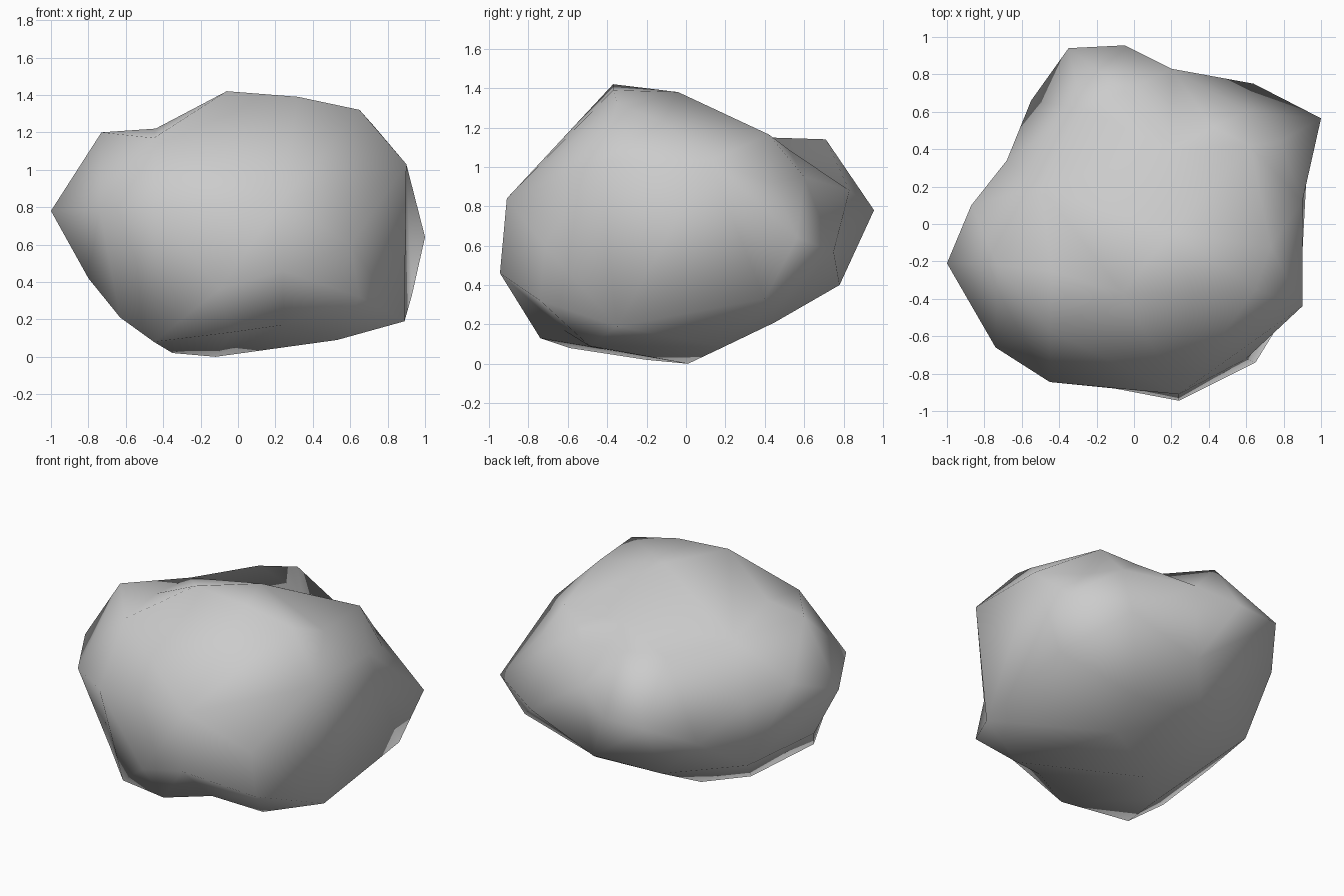
import bpy, bmesh
from mathutils import Vector

# Corner points of the boulder, grouped by region
crown = [(-.06, -.37, 1.42), (.32, -.37, 1.39), (.2, -.04, 1.38), (.65, -.35, 1.32),
         (.73, -.12, 1.23), (.62, .42, 1.165), (-.05, .71, 1.14), (-.73, -.22, 1.2),
         (-.45, -.57, 1.17), (-.5, .2, 1.14), (-.44, -.25, 1.22), (.2, .4, 1.15),
         (.42, .52, 1.09), (-.28, .62, 1.12)]
front = [(-.74, -.66, .79), (-.45, -.845, .8), (.24, -.91, .84), (.24, -.945, .46),
         (-.1, -.88, .36), (.65, -.74, .32), (.6, -.72, .6)]
right = [(.9, -.44, 1.03), (1, .565, .64), (.93, .4, .33), (.89, -.35, .19),
         (.9, .12, 1.03), (.78, .44, .92)]
back = [(.2, .83, .88), (.6, .6, .95), (.64, .75, .57), (.15, .78, .4),
        (-.05, .955, .78), (-.35, .94, .77), (-.55, .66, .62)]
left = [(-1, -.21, .78), (-.87, .1, .9), (-.68, .34, .8), (-.8, -.23, .42),
        (-.66, .28, .36), (-.63, -.47, .21)]
base = [(.53, -.49, .09), (.24, -.62, .17), (-.04, -.74, .13), (-.45, -.59, .08),
        (-.35, -.2, .02), (-.12, .01, 0), (.3, .19, .085), (.36, .45, .21),
        (-.15, .47, .24)]
points = [Vector(p) for g in (crown, front, right, back, left, base) for p in g]

# Triangulate on a sphere round the middle, then push corners out to shape
middle = Vector((0, 0, .65))
bm = bmesh.new()
place = {}
for p in points:
    v = bm.verts.new((p - middle).normalized())
    place[v] = p
bmesh.ops.convex_hull(bm, input=bm.verts[:])
for v, p in place.items():
    v.co = p
bmesh.ops.recalc_face_normals(bm, faces=bm.faces[:])

# Smooth-shaded low-poly boulder
mesh = bpy.data.meshes.new("boulder")
bm.to_mesh(mesh)
bm.free()
for f in mesh.polygons:
    f.use_smooth = True
boulder = bpy.data.objects.new("boulder", mesh)
bpy.context.collection.objects.link(boulder)
